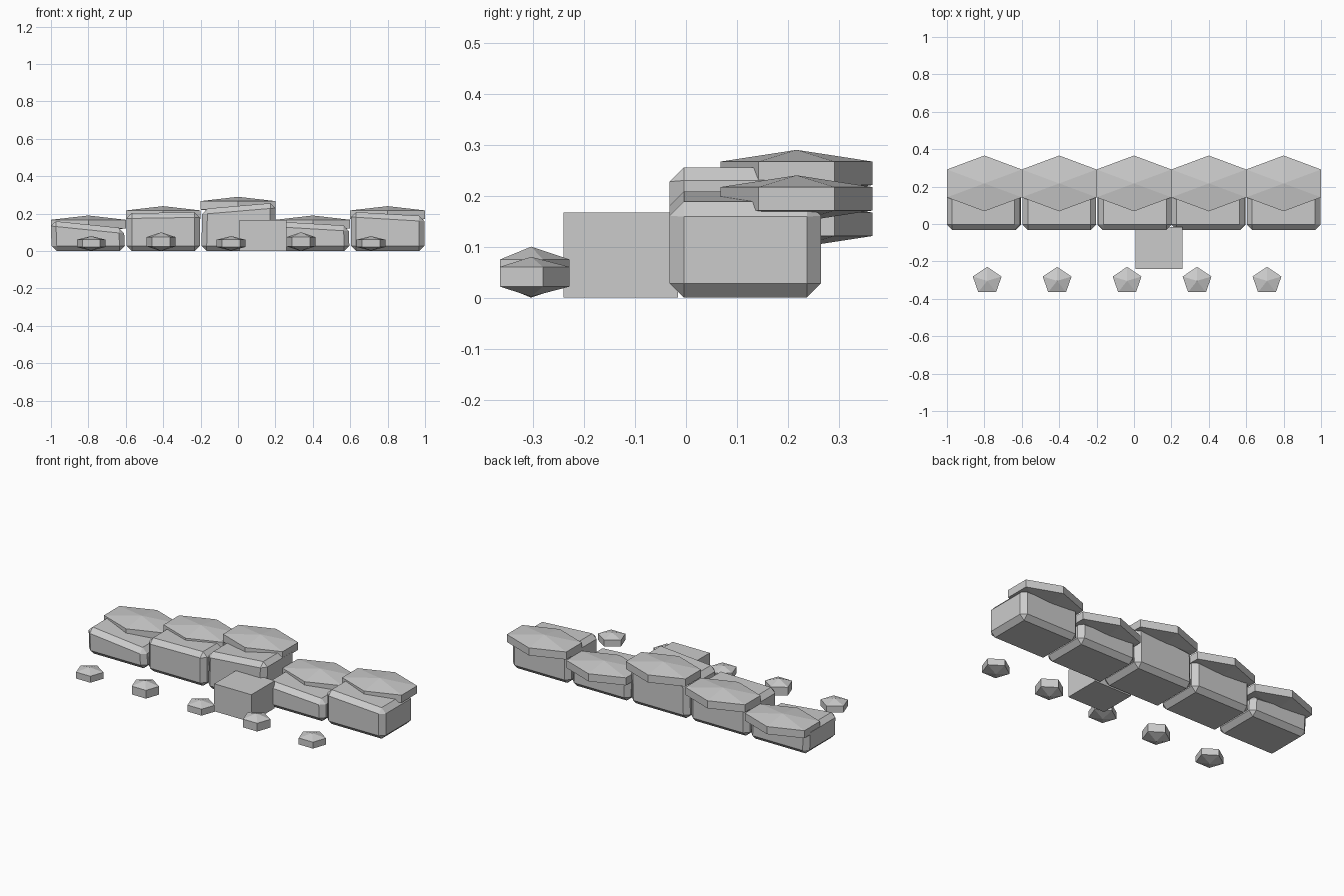
import bpy, bmesh
from math import sin, cos, pi

if "Cube" in bpy.data.objects:
    bpy.data.objects.remove(bpy.data.objects["Cube"])


def finish(bm, name):
    bmesh.ops.recalc_face_normals(bm, faces=bm.faces[:])
    me = bpy.data.meshes.new(name)
    bm.to_mesh(me)
    bm.free()
    ob = bpy.data.objects.new(name, me)
    bpy.context.collection.objects.link(ob)
    return ob


def stone(name, n, cx, cy, cz, rx, ry, rz):
    """Low-poly stone: two n-sided rings between two poles, a point towards +y."""
    bm = bmesh.new()
    rings = []
    for z in (-rz / 2, rz / 2):
        rings.append([bm.verts.new((cx + rx * sin(2 * pi * i / n),
                                    cy + ry * cos(2 * pi * i / n), cz + z))
                      for i in range(n)])
    low = bm.verts.new((cx, cy, cz - rz))
    top = bm.verts.new((cx, cy, cz + rz))
    a, b = rings
    for i in range(n):
        j = (i + 1) % n
        bm.faces.new((a[i], a[j], b[j], b[i]))
        bm.faces.new((a[j], a[i], low))
        bm.faces.new((b[i], b[j], top))
    return finish(bm, name)


def block(name, x0, x1, y0, y1, z_left, z_right, lean=0.0, bevel=0.0):
    """Box with a sloping top and optional chamfered edges."""
    bm = bmesh.new()
    bmesh.ops.create_cube(bm, size=1)
    for v in bm.verts:
        right, back, up = v.co.x > 0, v.co.y > 0, v.co.z > 0
        v.co.x = (x1 if right else x0) + (lean if up else 0)
        v.co.y = y1 if back else y0
        v.co.z = (z_right if right else z_left) if up else 0
    if bevel:
        bmesh.ops.bevel(bm, geom=bm.edges[:], offset=bevel, segments=1,
                        affect='EDGES', profile=0.5, clamp_overlap=True)
    return finish(bm, name)


# Row of chamfered wall blocks: left height, right height, sideways lean
walls = [(0.162, 0.122, -0.006), (0.202, 0.208, 0.0), (0.225, 0.258, 0.005),
         (0.158, 0.135, -0.004), (0.21, 0.187, 0.0)]
cap_z = [0.144, 0.194, 0.244, 0.144, 0.194]
for i, (zl, zr, lean) in enumerate(walls):
    x = -0.8 + 0.4 * i
    block(f"wall_block_{i + 1}", x - 0.196, x + 0.196, -0.032, 0.265,
          zl, zr, lean, 0.028)
    # Hexagonal cap stone behind the top of each block
    stone(f"cap_stone_{i + 1}", 6, x, 0.217, cap_z[i], 0.231, 0.149, 0.046)

# Loose pebbles in front
for i in range(5):
    h = 0.05 if i % 2 else 0.039
    stone(f"pebble_{i + 1}", 5, -0.785 + 0.374 * i, -0.304,
          0.05 if i % 2 else 0.041, 0.081, 0.075, h)

# Plain step block
block("step_block", 0.008, 0.258, -0.24, -0.016, 0.167, 0.167)
